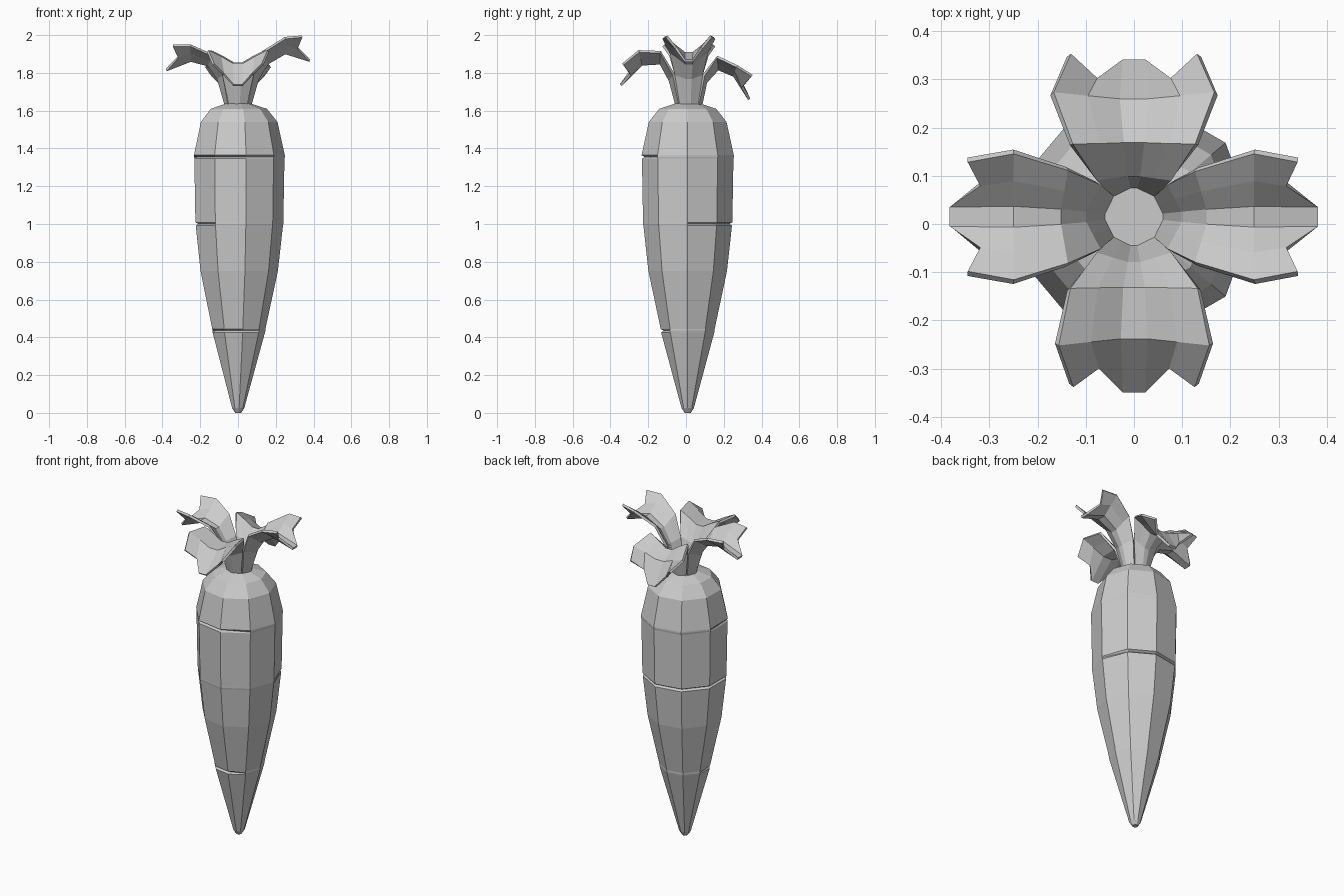
import bpy, bmesh, math
from mathutils import Matrix, Vector

if "Cube" in bpy.data.objects:
    bpy.data.objects.remove(bpy.data.objects["Cube"])

SIDES = 9
CY = 0.009          # root axis is slightly behind the origin


def finish(bm, name):
    bmesh.ops.recalc_face_normals(bm, faces=bm.faces)
    me = bpy.data.meshes.new(name)
    bm.to_mesh(me)
    bm.free()
    ob = bpy.data.objects.new(name, me)
    bpy.context.collection.objects.link(ob)
    return ob


# Root: nine-sided lathe, with three shallow grooves cut into some facets
profile = [(0.016, 0.0), (0.033, 0.025), (0.145, 0.435), (0.211, 0.75), (0.24, 1.0),
           (0.248, 1.355), (0.209, 1.54), (0.153, 1.61), (0.07, 1.637)]
grooves = {0.435: range(5, 8), 1.0: range(1, 6), 1.355: range(5, 8)}
rings = []
for r, z in profile:
    if z in grooves:
        rings += [(r - 0.002, z - 0.009, ()), (r, z, grooves[z]), (r, z + 0.009, ())]
    else:
        rings.append((r, z, ()))

bm = bmesh.new()
loops = []
for r, z, cut in rings:
    loop = []
    for i in range(SIDES):
        a = 2 * math.pi * i / SIDES
        rr = r - 0.016 if i in cut else r
        loop.append(bm.verts.new((rr * math.cos(a), CY + rr * math.sin(a), z)))
    loops.append(loop)
for lo, hi in zip(loops, loops[1:]):
    for i in range(SIDES):
        j = (i + 1) % SIDES
        bm.faces.new((lo[i], lo[j], hi[j], hi[i]))
bm.faces.new(loops[0][::-1])
bm.faces.new(loops[-1])
finish(bm, "root")

# Leaves: gutter-shaped strips with a three-lobed end
COLS = (-1, -0.58, -0.18, 0.18, 0.58, 1)


def leaf(name, angle, mid, edge, widths):
    """mid and edge are (distance, height) rows; widths are half widths."""
    bm = bmesh.new()
    grid = []
    for k, ((rm, zm), (re, ze), w) in enumerate(zip(mid, edge, widths)):
        row = []
        for u in COLS:
            t = max(0, (abs(u) - 0.18) / 0.82)
            r = rm + (re - rm) * t
            z = zm + (ze - zm) * t ** 0.9
            if k == len(mid) - 1 and abs(u) == 0.58:
                r -= 0.045
            row.append(bm.verts.new((r, u * w, z)))
        grid.append(row)
    for a, b in zip(grid, grid[1:]):
        for i in range(len(COLS) - 1):
            bm.faces.new((a[i], b[i], b[i + 1], a[i + 1]))
    bm.transform(Matrix.Translation(Vector((0, 0.015, 0))) @ Matrix.Rotation(math.radians(angle), 4, 'Z'))
    ob = finish(bm, name)
    mod = ob.modifiers.new("thickness", 'SOLIDIFY')
    mod.thickness = 0.014
    mod.offset = 0


leaf("leaf_right", 0,
     [(0.065, 1.63), (0.105, 1.77), (0.155, 1.85), (0.25, 1.905), (0.38, 1.865)],
     [(0.047, 1.63), (0.075, 1.79), (0.13, 1.91), (0.25, 1.985), (0.34, 1.993)],
     [0.045, 0.07, 0.098, 0.135, 0.118])
leaf("leaf_left", 180,
     [(0.065, 1.63), (0.105, 1.77), (0.155, 1.84), (0.25, 1.865), (0.38, 1.815)],
     [(0.047, 1.63), (0.075, 1.79), (0.14, 1.895), (0.25, 1.945), (0.345, 1.945)],
     [0.045, 0.07, 0.1, 0.135, 0.118])
leaf("leaf_back", 90,
     [(0.065, 1.63), (0.09, 1.75), (0.155, 1.82), (0.24, 1.785), (0.32, 1.66)],
     [(0.047, 1.63), (0.08, 1.79), (0.15, 1.885), (0.255, 1.835), (0.335, 1.785)],
     [0.045, 0.08, 0.13, 0.17, 0.135])
leaf("leaf_front", -90,
     [(0.065, 1.63), (0.1, 1.76), (0.15, 1.85), (0.25, 1.845), (0.36, 1.735)],
     [(0.047, 1.63), (0.08, 1.79), (0.15, 1.91), (0.265, 1.915), (0.35, 1.845)],
     [0.045, 0.08, 0.135, 0.16, 0.13])
